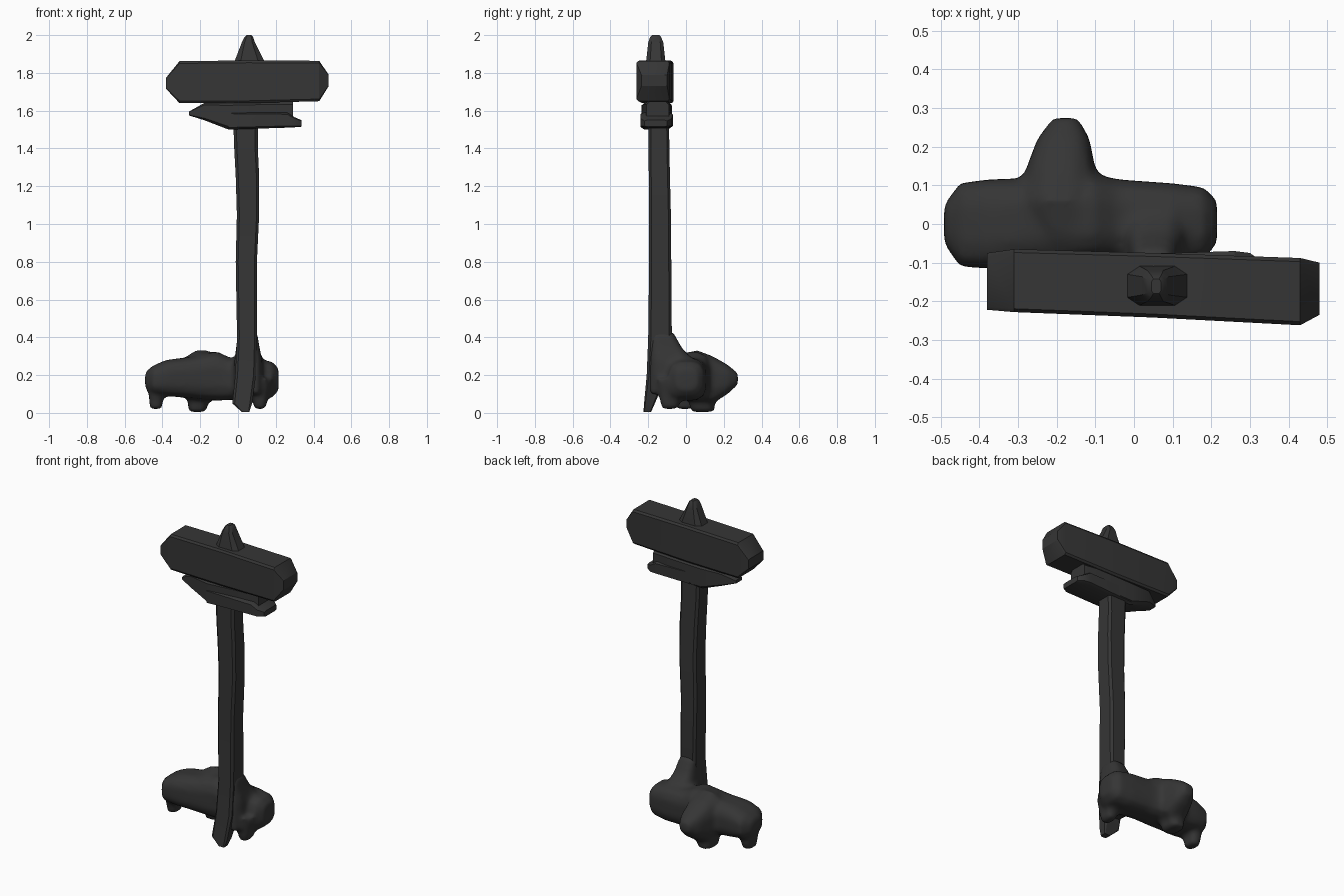
import bpy, bmesh, math
from mathutils import Vector

mat = bpy.data.materials.new("charcoal")
mat.diffuse_color = (0.036, 0.036, 0.036, 1)


def loft(bm, axis, sections, sides=8, e=0.3):
    """Skin rounded-box rings; a section is (pos, lo1, hi1, lo2, hi2)."""
    a, b = [i for i in range(3) if i != axis]
    m = math.cos(math.pi / sides) ** e
    rings = []
    for pos, l1, h1, l2, h2 in sections:
        ring = []
        for k in range(sides):
            t = (k + 0.5) * 2 * math.pi / sides
            c, s = math.cos(t), math.sin(t)
            p = Vector((0, 0, 0))
            p[axis] = pos
            p[a] = (l1 + h1) / 2 + (h1 - l1) / 2 * math.copysign(abs(c) ** e, c) / m
            p[b] = (l2 + h2) / 2 + (h2 - l2) / 2 * math.copysign(abs(s) ** e, s) / m
            ring.append(bm.verts.new(p))
        rings.append(ring)
    for r0, r1 in zip(rings, rings[1:]):
        for k in range(sides):
            j = (k + 1) % sides
            bm.faces.new((r0[k], r0[j], r1[j], r1[k]))
    bm.faces.new(rings[0])
    bm.faces.new(rings[-1])


def make(name, lofts, angle=30):
    bm = bmesh.new()
    for args in lofts:
        part = bmesh.new()
        loft(part, *args)
        bmesh.ops.recalc_face_normals(part, faces=part.faces)
        tmp = bpy.data.meshes.new("tmp")
        part.to_mesh(tmp)
        part.free()
        bm.from_mesh(tmp)
        bpy.data.meshes.remove(tmp)
    me = bpy.data.meshes.new(name)
    bm.to_mesh(me)
    bm.free()
    me.materials.append(mat)
    ob = bpy.data.objects.new(name, me)
    bpy.context.collection.objects.link(ob)
    bpy.ops.object.select_all(action='DESELECT')
    ob.select_set(True)
    bpy.context.view_layer.objects.active = ob
    bpy.ops.object.shade_smooth_by_angle(angle=math.radians(angle))
    return ob


# square, slightly uneven post with a splayed foot
make("post", [(2, [
    (0.005, 0.02, 0.06, -0.225, -0.185),
    (0.05, -0.03, 0.075, -0.222, -0.165),
    (0.20, -0.015, 0.095, -0.208, -0.10),
    (0.40, -0.005, 0.10, -0.20, -0.075),
    (0.80, -0.012, 0.10, -0.195, -0.078),
    (1.05, -0.006, 0.112, -0.195, -0.08),
    (1.25, -0.012, 0.112, -0.197, -0.085),
    (1.40, -0.02, 0.105, -0.198, -0.088),
    (1.54, -0.025, 0.105, -0.197, -0.09)], 8, 0.3)])

# main sign board with pointed ends
make("sign_board", [(0, [
    (-0.38, -0.222, -0.075, 1.715, 1.775),
    (-0.31, -0.228, -0.065, 1.64, 1.862),
    (0.05, -0.242, -0.075, 1.64, 1.866),
    (0.43, -0.262, -0.088, 1.65, 1.864),
    (0.48, -0.235, -0.10, 1.73, 1.79)], 8, 0.13)])

# peak on top of the board
make("peak", [(2, [
    (1.84, -0.03, 0.15, -0.215, -0.105),
    (1.87, -0.015, 0.135, -0.21, -0.11),
    (1.96, 0.02, 0.09, -0.20, -0.12),
    (1.99, 0.035, 0.08, -0.19, -0.132),
    (2.0, 0.045, 0.07, -0.18, -0.142)], 8, 0.6)])

# ragged lower board and its lip
make("lower_board", [
    (0, [(-0.26, -0.18, -0.12, 1.575, 1.595),
         (-0.18, -0.21, -0.08, 1.55, 1.64),
         (-0.05, -0.235, -0.075, 1.50, 1.645),
         (0.20, -0.22, -0.08, 1.51, 1.65),
         (0.29, -0.21, -0.09, 1.53, 1.645)], 8, 0.3),
    (0, [(-0.05, -0.238, -0.08, 1.50, 1.595),
         (0.26, -0.242, -0.07, 1.51, 1.59),
         (0.30, -0.24, -0.075, 1.512, 1.565),
         (0.335, -0.22, -0.10, 1.515, 1.55)], 8, 0.3)])

# lumpy base: long body, rear lobe, feet and a fillet up the post, blended
base = make("base_body", [
    (0, [(-0.492, -0.05, 0.05, 0.13, 0.215),
         (-0.45, -0.11, 0.105, 0.10, 0.25),
         (-0.38, -0.115, 0.115, 0.09, 0.28),
         (-0.22, -0.10, 0.12, 0.075, 0.30),
         (-0.11, -0.09, 0.13, 0.065, 0.325),
         (-0.04, -0.09, 0.115, 0.07, 0.29),
         (0.10, -0.10, 0.105, 0.065, 0.285),
         (0.18, -0.09, 0.095, 0.08, 0.27),
         (0.215, -0.05, 0.06, 0.12, 0.235)], 12, 0.65),
    (1, [(-0.04, -0.25, -0.09, 0.08, 0.31),
         (0.06, -0.29, -0.095, 0.06, 0.33),
         (0.14, -0.28, -0.10, 0.05, 0.30),
         (0.22, -0.25, -0.115, 0.10, 0.255),
         (0.275, -0.21, -0.145, 0.15, 0.21)], 12, 0.7),
    (2, [(0.02, -0.465, -0.405, -0.05, 0.04),
         (0.18, -0.48, -0.38, -0.08, 0.07)], 8, 0.6),
    (2, [(0.005, -0.26, -0.17, 0.03, 0.15),
         (0.18, -0.28, -0.13, -0.02, 0.15)], 8, 0.6),
    (2, [(0.02, 0.09, 0.145, -0.13, -0.05),
         (0.18, 0.04, 0.18, -0.15, 0.05)], 8, 0.6),
    (2, [(0.10, -0.02, 0.13, -0.19, 0.05),
         (0.27, -0.02, 0.13, -0.19, 0.05),
         (0.34, -0.01, 0.115, -0.19, -0.02),
         (0.43, 0.0, 0.10, -0.19, -0.07)], 8, 0.5)], 60)
rm = base.modifiers.new("blend", 'REMESH')
rm.mode = 'VOXEL'
rm.voxel_size = 0.015
rm.use_smooth_shade = True
sm = base.modifiers.new("soften", 'SMOOTH')
sm.factor = 0.5
sm.iterations = 6
